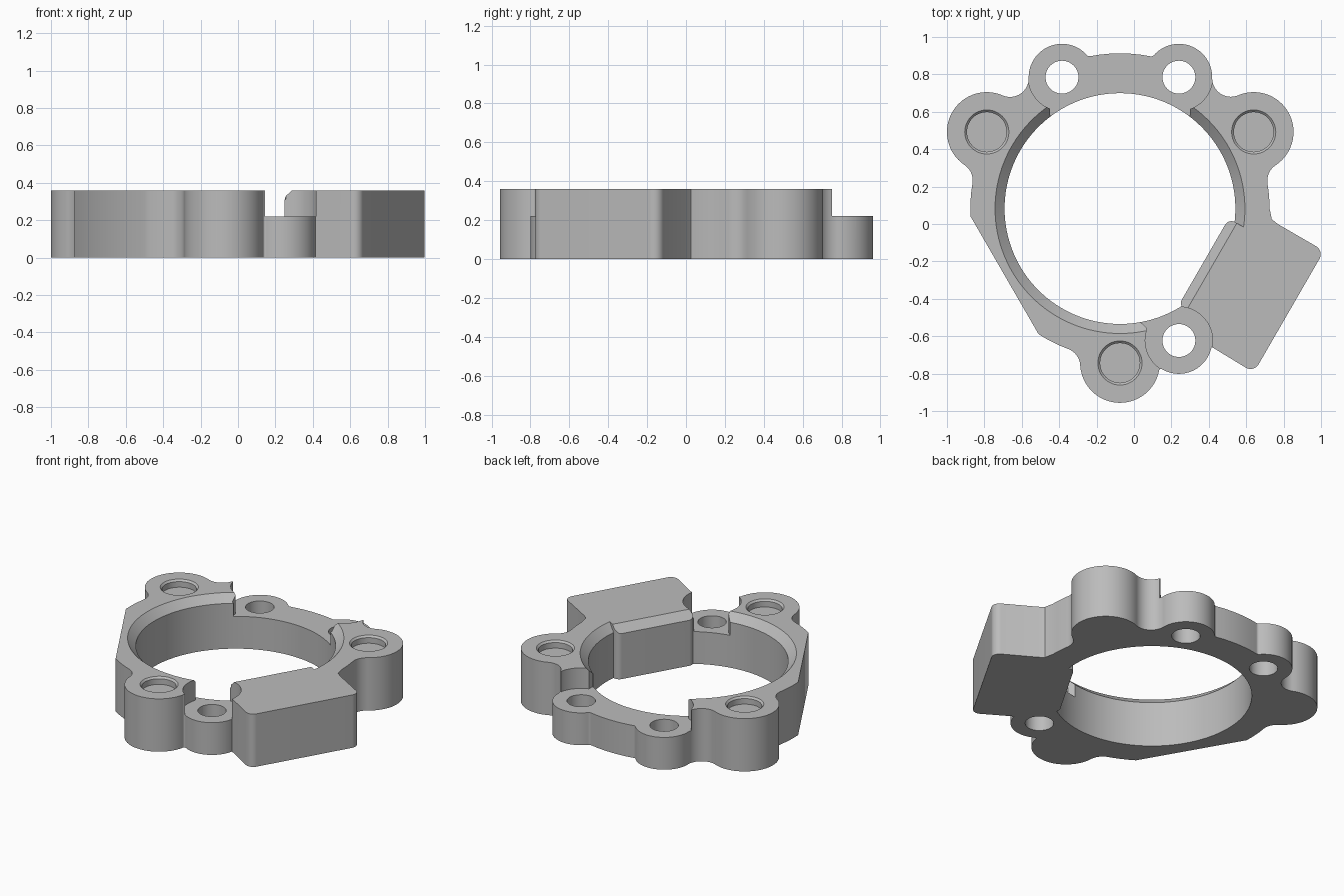
import bpy, bmesh, math
from mathutils import Vector, Matrix

old = bpy.data.objects.get("Cube")
if old:
    bpy.data.objects.remove(old, do_unlink=True)

HEIGHT, LOW = 0.36, 0.22
CENTER = Vector((-0.075, 0.0825))
BORE, RIM = 0.617, 0.668

metal = bpy.data.materials.new("plain_grey")
metal.use_nodes = True
grey = (0.5, 0.5, 0.5, 1)
metal.diffuse_color = grey
metal.node_tree.nodes["Principled BSDF"].inputs["Base Color"].default_value = grey

# Bosses as (centre, radius)
ring = (CENTER, 0.80)
back_rim = (CENTER, 0.83)
tall = [(Vector(p), 0.213) for p in ((0.64, 0.492), (-0.787, 0.492), (-0.075, -0.743))]
small = [(Vector(p), 0.178) for p in ((0.24, 0.785), (-0.385, 0.785), (0.24, -0.623))]


def arc(c, r, a0, a1):
    """Points on an arc, angles in radians."""
    n = max(2, math.ceil(abs(a1 - a0) / math.radians(4)))
    return [Vector((c[0] + r * math.cos(a0 + (a1 - a0) * i / n),
                    c[1] + r * math.sin(a0 + (a1 - a0) * i / n))) for i in range(n + 1)]


def angle(v):
    return math.atan2(v.y, v.x)


def chain(start, circles, fillets, end):
    """Counter-clockwise outline over circles joined by concave fillets."""
    pts, a = [], math.radians(start)
    for (ca, ra), (cb, rb), f in zip(circles, circles[1:], fillets):
        d = (cb - ca).length
        e = (cb - ca) / d
        along = ((ra + f) ** 2 - (rb + f) ** 2 + d * d) / (2 * d)
        side = math.sqrt(max(0, (ra + f) ** 2 - along ** 2))
        fc = ca + e * along + Vector((e.y, -e.x)) * side
        stop = angle(fc - ca)
        while stop < a:
            stop += math.tau
        pts += arc(ca, ra, a, stop)
        f0, f1 = angle(ca - fc), angle(cb - fc)
        while f1 > f0:
            f1 -= math.tau
        pts += arc(fc, f, f0, f1)[1:-1]
        a = angle(fc - cb)
    stop = math.radians(end)
    while stop < a:
        stop += math.tau
    return pts + arc(*circles[-1], a, stop)


def new_object(name, bm):
    bmesh.ops.recalc_face_normals(bm, faces=bm.faces)
    mesh = bpy.data.meshes.new(name)
    bm.to_mesh(mesh)
    bm.free()
    mesh.materials.append(metal)
    ob = bpy.data.objects.new(name, mesh)
    bpy.context.collection.objects.link(ob)
    return ob


def prism_mesh(pts, z0, z1):
    bm = bmesh.new()
    face = bm.faces.new([bm.verts.new((p[0], p[1], z0)) for p in pts])
    top = bmesh.ops.extrude_face_region(bm, geom=[face])["geom"]
    bmesh.ops.translate(bm, vec=(0, 0, z1 - z0),
                        verts=[v for v in top if isinstance(v, bmesh.types.BMVert)])
    return bm


def prism(name, pts, z0, z1):
    return new_object(name, prism_mesh(pts, z0, z1))


def lathe(name, c, profile, n):
    """Stack of circles (radius, z) closed at both ends."""
    bm = bmesh.new()
    rows = [[bm.verts.new((c[0] + r * math.cos(math.tau * i / n),
                           c[1] + r * math.sin(math.tau * i / n), z)) for i in range(n)]
            for r, z in profile]
    for lo, hi in zip(rows, rows[1:]):
        for i in range(n):
            j = (i + 1) % n
            bm.faces.new((lo[i], lo[j], hi[j], hi[i]))
    bm.faces.new(rows[0])
    bm.faces.new(rows[-1])
    return new_object(name, bm)


def cut(target, cutter):
    cutter.hide_render = True
    mod = target.modifiers.new("cut", "BOOLEAN")
    mod.operation, mod.solver, mod.object = "DIFFERENCE", "EXACT", cutter
    bpy.context.view_layer.objects.active = target
    bpy.ops.object.modifier_apply(modifier=mod.name)
    bpy.data.objects.remove(cutter, do_unlink=True)


# Outer outline: back lugs, flat left side, front lugs, side block
turn = math.radians
outline = chain(0, [ring, tall[0], small[0], back_rim, small[1], tall[1], ring],
                [0.1, 0.1, 0.02, 0.02, 0.1, 0.1], 183)
outline += chain(237, [ring, tall[2], small[2]], [0.1, 0.01], -11)
outline += arc((0.623, -0.725), 0.05, turn(-120), turn(-30))
outline += arc((0.948, -0.162), 0.05, turn(-30), turn(60))
outline += [(0.77, -0.001), (0.737, 0.025)]
body = prism("ring_bracket", outline, 0, HEIGHT)

# Bore with a bevelled rim, leaving the block's flat inner pad standing
slope = RIM - BORE
bore = lathe("bore_cutter", CENTER, [(BORE, -0.1), (BORE, HEIGHT - slope),
                                     (RIM + slope, HEIGHT + slope)], 128)
pad_plan = (arc((0.57, 0.205), 0.04, turn(90), turn(180))
            + arc((0.57, -0.255), 0.04, turn(180), turn(270))
            + [Vector((0.9, -0.295)), Vector((0.9, 0.245))])
pad_bm = prism_mesh(pad_plan, -0.2, 0.5)
sliced = bmesh.ops.bisect_plane(pad_bm, geom=pad_bm.verts[:] + pad_bm.edges[:] + pad_bm.faces[:],
                                plane_co=(0.58, 0, HEIGHT), plane_no=(-1, 0, 1), clear_outer=True)
bmesh.ops.holes_fill(pad_bm, edges=[e for e in pad_bm.edges if e.is_boundary], sides=0)
bmesh.ops.transform(pad_bm, verts=pad_bm.verts, matrix=Matrix.Translation(CENTER.to_3d())
                    @ Matrix.Rotation(turn(-30), 4, "Z"))
cut(bore, new_object("pad_cutter", pad_bm))
cut(body, bore)

# Lowered back sector and front gap
back_gap = [(-0.45, 0.58), (0.30, 0.58), (0.30, 0.66), (0.35, 0.75),
            (0.55, 0.75), (0.55, 1.2), (-0.70, 1.2), (-0.70, 0.75), (-0.50, 0.75), (-0.45, 0.66)]
front_gap = [(0.065, -0.60), (0.33, -0.60), (0.33, -0.47), (0.27, -0.458),
             (0.245, -0.44), (0.10, -0.42), (0.03, -0.52), (0.068, -0.555)]
cut(body, prism("back_gap_cutter", back_gap, LOW, 0.6))
cut(body, prism("front_gap_cutter", front_gap, LOW, 0.6))

# Low lugs: flat tops and through holes
for c, r in small:
    cut(body, lathe("lug_top_cutter", c, [(r + 0.002, LOW), (r + 0.002, 0.6)], 90))
    cut(body, lathe("lug_hole_cutter", c, [(0.088, -0.1), (0.088, 0.6)], 48))

# Tall lugs: shallow pockets with a bevelled lip
for c, r in tall:
    cut(body, lathe("pocket_cutter", c, [(0.106, HEIGHT - 0.05), (0.106, HEIGHT - 0.012),
                                         (0.118, HEIGHT), (0.118, 0.5)], 48))

bpy.ops.object.select_all(action="DESELECT")
body.select_set(True)
bpy.context.view_layer.objects.active = body
bpy.ops.object.shade_smooth_by_angle(angle=turn(30))
